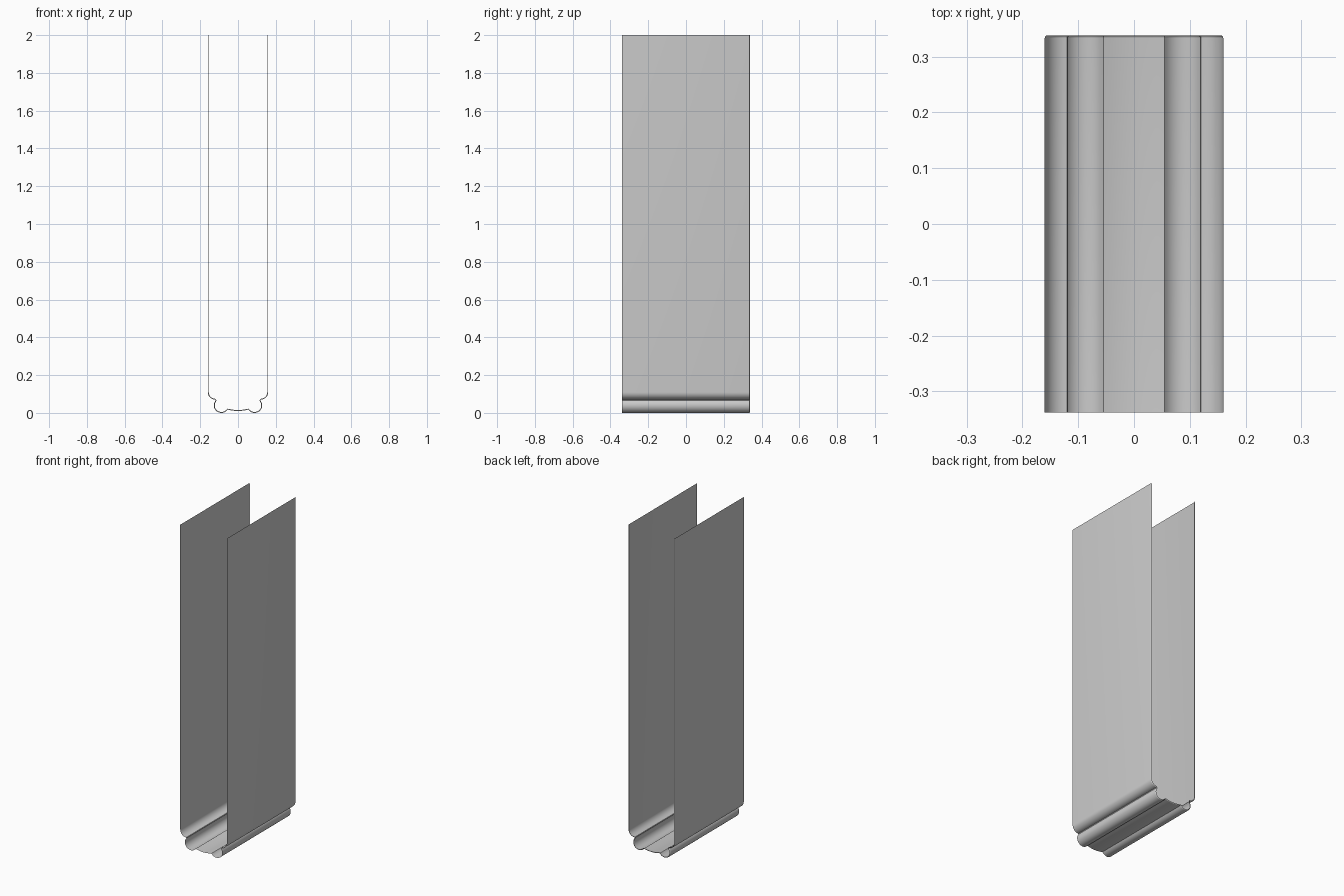
import bpy, bmesh, math
from mathutils import Vector

if "Cube" in bpy.data.objects:
    bpy.data.objects.remove(bpy.data.objects["Cube"])

HALF_DEPTH = 0.338
RIM = 0.005      # rounded lip at the back edge
TOP = 2.0


def arc(cx, cz, r, a0, a1, n):
    """Points on an arc in the xz plane, angles in degrees."""
    return [Vector((cx + r * math.cos(math.radians(a0 + (a1 - a0) * i / n)),
                    cz + r * math.sin(math.radians(a0 + (a1 - a0) * i / n))))
            for i in range(n + 1)]


# right half of the section, top to centre: wall, cove corner, bead, sagging floor
half = [Vector((0.16, TOP))]
half += arc(0.12, 0.11, 0.04, 0, -90, 10)
half += arc(0.088, 0.04, 0.04, 41, -146, 20)
edge = half[-1]
half += [Vector((edge.x * (1 - t), 0.010 + (edge.y - 0.010) * (1 - t) ** 2))
         for t in (0.25, 0.5, 0.75, 1.0)]
section = half + [Vector((-p.x, p.y)) for p in reversed(half[:-1])]


def inset(points, d):
    """Move the open section towards its inside by d."""
    out = []
    for i, p in enumerate(points):
        t = (points[min(i + 1, len(points) - 1)] - points[max(i - 1, 0)]).normalized()
        if i in (0, len(points) - 1):
            t.x, t.y = 0, (-1 if i == 0 else 1)
        out.append(p + Vector((t.y, -t.x)) * d)
    return out


# sweep stations: straight run, then the rounded back lip
stations = [(-HALF_DEPTH, 0.0)]
for k in range(5):
    a = math.radians(90 * k / 4)
    stations.append((HALF_DEPTH - RIM + RIM * math.sin(a), RIM * (1 - math.cos(a))))

bm = bmesh.new()
rows = [[bm.verts.new((p.x, y, p.y)) for p in inset(section, d)] for y, d in stations]
for a, b in zip(rows, rows[1:]):
    for i in range(len(a) - 1):
        bm.faces.new((a[i], a[i + 1], b[i + 1], b[i]))

mesh = bpy.data.meshes.new("channel_shell")
bm.to_mesh(mesh)
bm.free()
shell = bpy.data.objects.new("channel_shell", mesh)
bpy.context.collection.objects.link(shell)

# smooth curves with crisp creases between mouldings
bpy.context.view_layer.objects.active = shell
shell.select_set(True)
bpy.ops.object.shade_smooth_by_angle(angle=math.radians(30))
